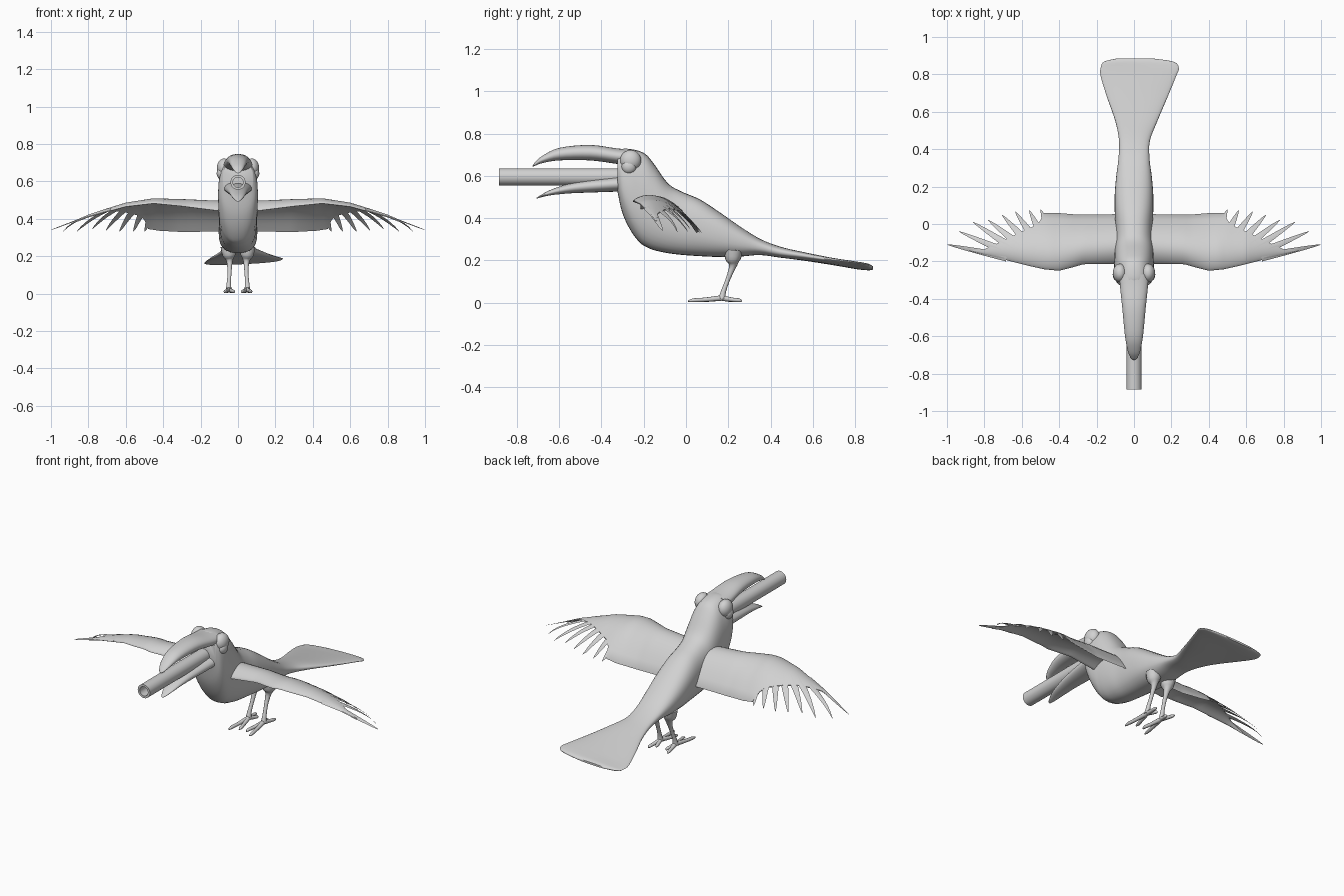
import bpy, bmesh, math
from mathutils import Vector

if "Cube" in bpy.data.objects:
    bpy.data.objects.remove(bpy.data.objects["Cube"])

grey = bpy.data.materials.new("light grey")
grey.diffuse_color = (0.64, 0.64, 0.64, 1)
grey.use_nodes = True
grey.node_tree.nodes["Principled BSDF"].inputs["Base Color"].default_value = grey.diffuse_color


def loft(name, rings, angle=45):
    """Skin a list of equal-sized point rings and cap both ends."""
    bm = bmesh.new()
    vs = [[bm.verts.new(p) for p in r] for r in rings]
    n = len(vs[0])
    for a, b in zip(vs, vs[1:]):
        for i in range(n):
            j = (i + 1) % n
            bm.faces.new((a[i], a[j], b[j], b[i]))
    bm.faces.new(vs[0])
    bm.faces.new(vs[-1][::-1])
    bmesh.ops.recalc_face_normals(bm, faces=bm.faces)
    me = bpy.data.meshes.new(name)
    bm.to_mesh(me)
    bm.free()
    ob = bpy.data.objects.new(name, me)
    bpy.context.collection.objects.link(ob)
    me.materials.append(grey)
    bpy.ops.object.select_all(action='DESELECT')
    ob.select_set(True)
    bpy.context.view_layer.objects.active = ob
    bpy.ops.object.shade_smooth_by_angle(angle=math.radians(angle))
    return ob


def lerp_table(table, x):
    """Piecewise linear lookup."""
    if x <= table[0][0]:
        return table[0][1]
    for (x0, y0), (x1, y1) in zip(table, table[1:]):
        if x <= x1:
            return y0 + (y1 - y0) * (x - x0) / (x1 - x0)
    return table[-1][1]


def smooth_rows(rows, steps=4):
    """Catmull-Rom refinement of rows of numbers."""
    out = []
    for i in range(len(rows) - 1):
        p0, p1 = rows[max(i - 1, 0)], rows[i]
        p2, p3 = rows[i + 1], rows[min(i + 2, len(rows) - 1)]
        for k in range(steps):
            t = k / steps
            out.append([0.5 * (2 * b + (c - a) * t + (2 * a - 5 * b + 4 * c - d) * t * t
                               + (3 * b - a - 3 * c + d) * t ** 3)
                        for a, b, c, d in zip(p0, p1, p2, p3)])
    return out + [list(rows[-1])]


def section_loft(name, rows, power=2.4, n=32):
    """Rows of (y, bottom, top, left x, right x, tilt) as rounded sections."""
    rings = []
    for y, zb, zt, xl, xr, tilt in smooth_rows(rows):
        ring = []
        for i in range(n):
            a = 2 * math.pi * i / n
            c, s = math.cos(a), math.sin(a)
            cx = math.copysign(abs(c) ** (2 / power), c)
            cz = math.copysign(abs(s) ** (2 / power), s)
            ring.append(((xl + xr) / 2 + (xr - xl) / 2 * cx, y,
                         (zb + zt) / 2 + (zt - zb) / 2 * cz + tilt * cx))
        rings.append(ring)
    return loft(name, rings, 60)


def limb(name, pts, n=10):
    """Round limb through (x, y, z, radius) points."""
    pts = smooth_rows(pts, 3)
    rings = []
    for i, p in enumerate(pts):
        d = Vector(pts[min(i + 1, len(pts) - 1)][:3]) - Vector(pts[max(i - 1, 0)][:3])
        u = d.cross(Vector((1, 0.02, 0.03))).normalized()
        v = d.cross(u).normalized()
        rings.append([Vector(p[:3]) + p[3] * (u * math.cos(2 * math.pi * k / n)
                      + v * math.sin(2 * math.pi * k / n)) for k in range(n)])
    return loft(name, rings, 60)


def ball(name, loc, scale):
    rings = []
    for i in range(1, 16):
        a = math.pi * i / 16
        rings.append([(loc[0] + scale[0] * math.sin(a) * math.cos(b),
                       loc[1] + scale[1] * math.sin(a) * math.sin(b),
                       loc[2] + scale[2] * math.cos(a))
                      for b in [2 * math.pi * k / 24 for k in range(24)]])
    return loft(name, rings, 60)


# Body, head and fanned tail in one skin
body = [(-.325, .53, .715, .08, 0), (-.303, .43, .727, .098, 0), (-.265, .346, .727, .106, 0),
        (-.22, .285, .717, .106, 0), (-.185, .262, .697, .105, 0), (-.147, .247, .65, .104, 0),
        (-.085, .234, .564, .102, 0), (-.02, .226, .525, .1, 0), (.066, .22, .488, .103, 0),
        (.16, .216, .427, .103, 0), (.256, .218, .36, .095, 0), (.35, .225, .302, .083, 0)]
body = [(y, b, t, -w, w, k) for y, b, t, w, k in body]
body += [(.445, .213, .265, -.08, .085, 0), (.55, .2, .24, -.1, .125, .003),
         (.68, .182, .212, -.145, .18, .007), (.79, .167, .191, -.178, .225, .012),
         (.835, .161, .184, -.178, .24, .012), (.868, .157, .178, -.16, .21, .009),
         (.885, .158, .17, -.09, .1, .004)]
section_loft("body_and_tail", body)

# Open beak
upper = [(-.27, .65, .725, .078), (-.33, .657, .73, .075), (-.455, .673, .746, .062),
         (-.6, .673, .732, .048), (-.68, .66, .694, .033), (-.715, .647, .663, .018),
         (-.726, .643, .648, .006)]
lower = [(-.27, .525, .605, .078), (-.33, .525, .596, .072), (-.45, .521, .582, .06),
         (-.55, .517, .564, .048), (-.64, .508, .534, .034), (-.69, .497, .507, .018),
         (-.708, .491, .495, .006)]
for name, rows in (("upper_beak", upper), ("lower_beak", lower)):
    section_loft(name, [(y, b, t, -w, w, 0) for y, b, t, w in rows], 2.1)

# Hollow tube held in the beak
loft("mouth_tube", [[(r * math.cos(2 * math.pi * k / 32), y, .595 + r * math.sin(2 * math.pi * k / 32))
                     for k in range(32)]
                    for y, r in ((-.3, .04), (-.885, .04), (-.885, .027), (-.4, .027))], 30)

# Wing outline and height rules
LEAD = [(.06, -.215), (.27, -.215), (.34, -.235), (.4, -.25), (.48, -.242), (.57, -.222), (1, -.112)]
TRAIL = [(.06, .055), (.3, .05), (.5, .075), (.7, .055), (.855, .015), (.935, -.04), (1, -.09)]
PALM = [(.06, .055), (.12, .052), (.3, .05), (.42, .06), (.48, .06), (.51, .0), (.6, -.04),
        (.7, -.09), (.8, -.135), (.88, -.137)]
LEAD_Z = [(.06, .44), (.3, .47), (.45, .485), (.6, .468), (.8, .413), (1, .338)]


def wing_z(x, y):
    yl = lerp_table(LEAD, x)
    t = min(max((y - yl) / (lerp_table(TRAIL, x) - yl), 0), 1)
    zl = lerp_table(LEAD_Z, x)
    return zl + (.332 - zl) * t ** 1.6 + max(.3 - .27 * x, 0) * t * (1 - t)


TIPS = [(.498, .077), (.56, .073), (.635, .066), (.705, .048), (.78, .022), (.86, .01),
        (.935, -.04), (.998, -.11)]

for side, s in (("right", 1), ("left", -1)):
    # Arm and palm of the wing
    rings = []
    for i in range(42):
        x = .06 + .82 * i / 41
        yl, yt = lerp_table(LEAD, x), lerp_table(PALM, x)
        thick = .045 * (1 - .75 * i / 41)
        top, low = [], []
        for k in range(15):
            t = (k / 14) ** 1.5
            y = yl + (yt - yl) * t
            h = .003 + thick * math.sqrt(t) * (1 - t) ** 1.3
            z = wing_z(x, y)
            top.append((s * x, y, z + h * .6))
            low.append((s * x, y, z - h))
        rings.append(top + low[::-1])
    loft(side + "_wing", rings, 50)

    # Flight feathers draped on the wing surface
    for i, tip in enumerate(TIPS):
        f = i / (len(TIPS) - 1)
        root = Vector((.44 + .24 * f, -.09 - .088 * f))
        d = Vector(tip) - root
        side_dir = Vector((-d.y, d.x)).normalized()
        rings = []
        for k in range(13):
            u = k / 12
            w = .029 * (1 - .25 * f) * (1 - u) ** .7 + .001
            c = root + d * u
            ring = []
            for a, h in ((-1, 0), (0, .006), (1, 0), (0, -.006)):
                p = c + side_dir * w * a
                ring.append((s * p.x, p.y, wing_z(p.x, p.y) + h * (1.05 - u)))
            rings.append(ring)
        loft(f"{side}_feather_{i + 1}", rings, 60)

    # Brow bulge and eye
    ball(side + "_brow", (s * .075, -.262, .672), (.038, .05, .05))
    ball(side + "_eye", (s * .088, -.27, .643), (.026, .035, .034))

    # Thigh and shank
    limb(side + "_leg", [(s * .05, .225, .25, .045), (s * .048, .222, .205, .036),
                         (s * .045, .222, .175, .018), (s * .045, .2, .115, .011),
                         (s * .049, .178, .055, .012), (s * .05, .17, .018, .017)])
    # Toes
    for k, (tx, ty) in enumerate(((.068, .01), (.024, .045), (.062, .265), (.034, .235))):
        limb(f"{side}_toe_{k + 1}", [(s * .049, .17, .022, .013),
                                     (s * (.049 + (tx - .049) * .6), .17 + (ty - .17) * .5, .014, .010),
                                     (s * tx, .17 + (ty - .17) * .85, .011, .009),
                                     (s * tx, ty, .007, .003)])
